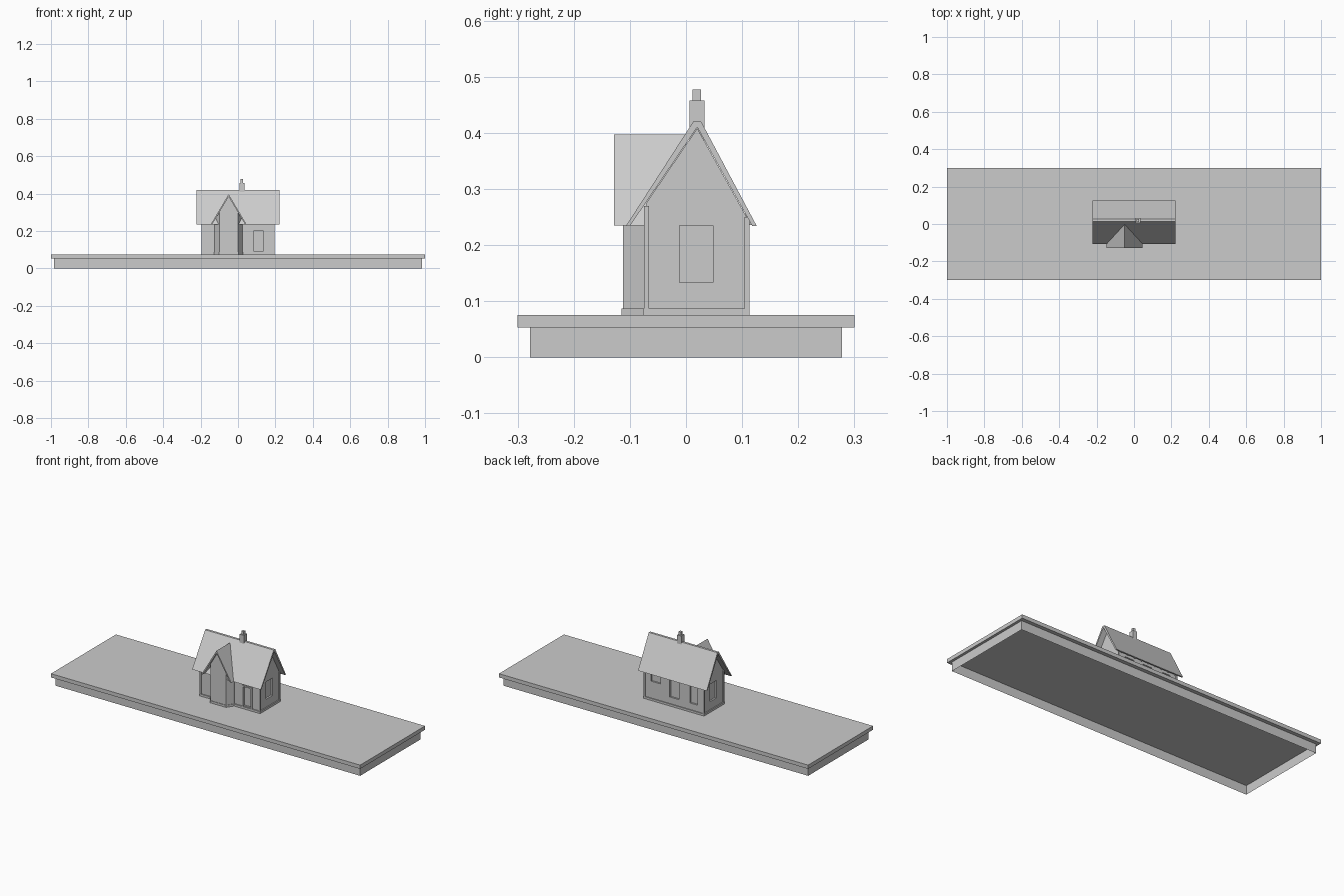
import bpy, bmesh
from mathutils import Vector

if "Cube" in bpy.data.objects:
    bpy.data.objects.remove(bpy.data.objects["Cube"])

grey = bpy.data.materials.new("plain_grey")
grey.use_nodes = True
tone = (0.6, 0.6, 0.6, 1)
grey.diffuse_color = tone
grey.node_tree.nodes["Principled BSDF"].inputs["Base Color"].default_value = tone


def finish(name, bm):
    bmesh.ops.recalc_face_normals(bm, faces=bm.faces)
    mesh = bpy.data.meshes.new(name)
    bm.to_mesh(mesh)
    bm.free()
    mesh.materials.append(grey)
    ob = bpy.data.objects.new(name, mesh)
    bpy.context.collection.objects.link(ob)
    return ob


def box(name, x, y, z, open_bottom=False):
    bm = bmesh.new()
    bmesh.ops.create_cube(bm, size=1)
    for v in bm.verts:
        v.co = Vector([(a + b) / 2 + c * (b - a) for (a, b), c in zip((x, y, z), v.co)])
    ob_faces = [f for f in bm.faces if f.calc_center_median().z < z[0] + 1e-5]
    finish_bm = bm
    if open_bottom:
        bmesh.ops.delete(finish_bm, geom=ob_faces, context='FACES_ONLY')
    return finish(name, finish_bm)


def extrude(name, points, start, end, axis):
    """Extrude a profile of (across, height) along x or y, or a plan along z."""
    place = {'x': lambda p, d: (d, p[0], p[1]),
             'y': lambda p, d: (p[0], d, p[1]),
             'z': lambda p, d: (p[0], p[1], d)}[axis]
    bm = bmesh.new()
    face = bm.faces.new([bm.verts.new(place(p, start)) for p in points])
    moved = bmesh.ops.extrude_face_region(bm, geom=[face])['geom']
    shift = Vector(place((0, 0), end - start))
    bmesh.ops.translate(bm, vec=shift, verts=[g for g in moved if isinstance(g, bmesh.types.BMVert)])
    return finish(name, bm)


def cut(target, cutter):
    mod = target.modifiers.new("opening", 'BOOLEAN')
    mod.operation = 'DIFFERENCE'
    mod.solver = 'EXACT'
    mod.object = cutter
    cutter.hide_render = True
    cutter.hide_viewport = True
    cutter.display_type = 'WIRE'


# Hollow base and the ground slab
box("base_skirt", (-.985, .985), (-.278, .278), (0, .0535), open_bottom=True)
box("ground_slab", (-1, 1), (-.3, .3), (.053, .075))

# House body
FLOOR = .075
body = extrude("house_walls", [(-.07, FLOOR), (.108, FLOOR), (.108, .25), (.02, .408), (-.07, .276)],
               -.19, .19, 'x')
box("house_plinth", (-.196, .196), (-.076, .113), (FLOOR, .087))
for side in (-1, 1):
    name = "left" if side > 0 else "right"
    x = sorted((side * .186, side * .195))
    box(name + "_front_corner_board", x, (-.075, -.066), (FLOOR, .27))
    box(name + "_back_corner_board", x, (.104, .113), (FLOOR, .25))
    # Recessed gable window
    cut(body, box(name + "_window_cutter", sorted((side * .18, side * .22)), (-.012, .048), (.133, .235)))

# Recessed back windows
for i, (x0, x1, z0) in enumerate([(-.15, -.10, .125), (-.03, .03, .125), (.09, .15, .185)]):
    cut(body, box(f"back_window_cutter_{i}", (x0, x1), (.098, .14), (z0, .225)))

# Front door with its frame
cut(body, box("door_cutter", (.084, .136), (-.1, -.06), (.09, .204)))
for x0 in (.077, .135):
    box("door_jamb", (x0, x0 + .008), (-.075, -.065), (.087, .21))
box("door_head", (.077, .143), (-.075, -.065), (.203, .211))

# Main roof with a flat ridge
extrude("main_roof", [(-.107, .234), (.013, .42), (.027, .42), (.126, .234), (.118, .234),
                      (.02, .41), (-.1, .234)], -.222, .222, 'x')

# Rafter tails below the back eave
for i in range(9):
    x = -.18 + i * .045
    extrude("rafter_tail", [(.105, .245), (.105, .257), (.117, .236), (.11, .236)], x - .003, x + .003, 'x')

# Canted bay, its walls rising to the bay roof
MID = -.05
plan = [(-.125, -.06), (-.125, -.075), (-.1, -.112), (MID, -.112), (0, -.112), (.025, -.075), (.025, -.06)]
bm = bmesh.new()
columns = [(bm.verts.new((x, y, FLOOR)), bm.verts.new((x, y, .386 - 1.68 * abs(x - MID)))) for x, y in plan]
for (a, b), (c, d) in zip(columns, columns[1:]):
    bm.faces.new((a, c, d, b))
finish("bay_walls", bm)
extrude("bay_plinth", [(-.128, -.06), (-.128, -.077), (-.102, -.115), (.002, -.115), (.028, -.077),
                       (.028, -.06)], FLOOR, .087, 'z')

# Bay roof running back into the main roof
extrude("bay_roof", [(MID - .096, .235), (MID, .397), (MID + .096, .235), (MID + .088, .235),
                     (MID, .383), (MID - .088, .235)], -.128, .0, 'y')

# Chimney
box("chimney_stack", (.007, .034), (.006, .033), (.38, .458))
box("chimney_pot", (.013, .028), (.012, .027), (.458, .477))
